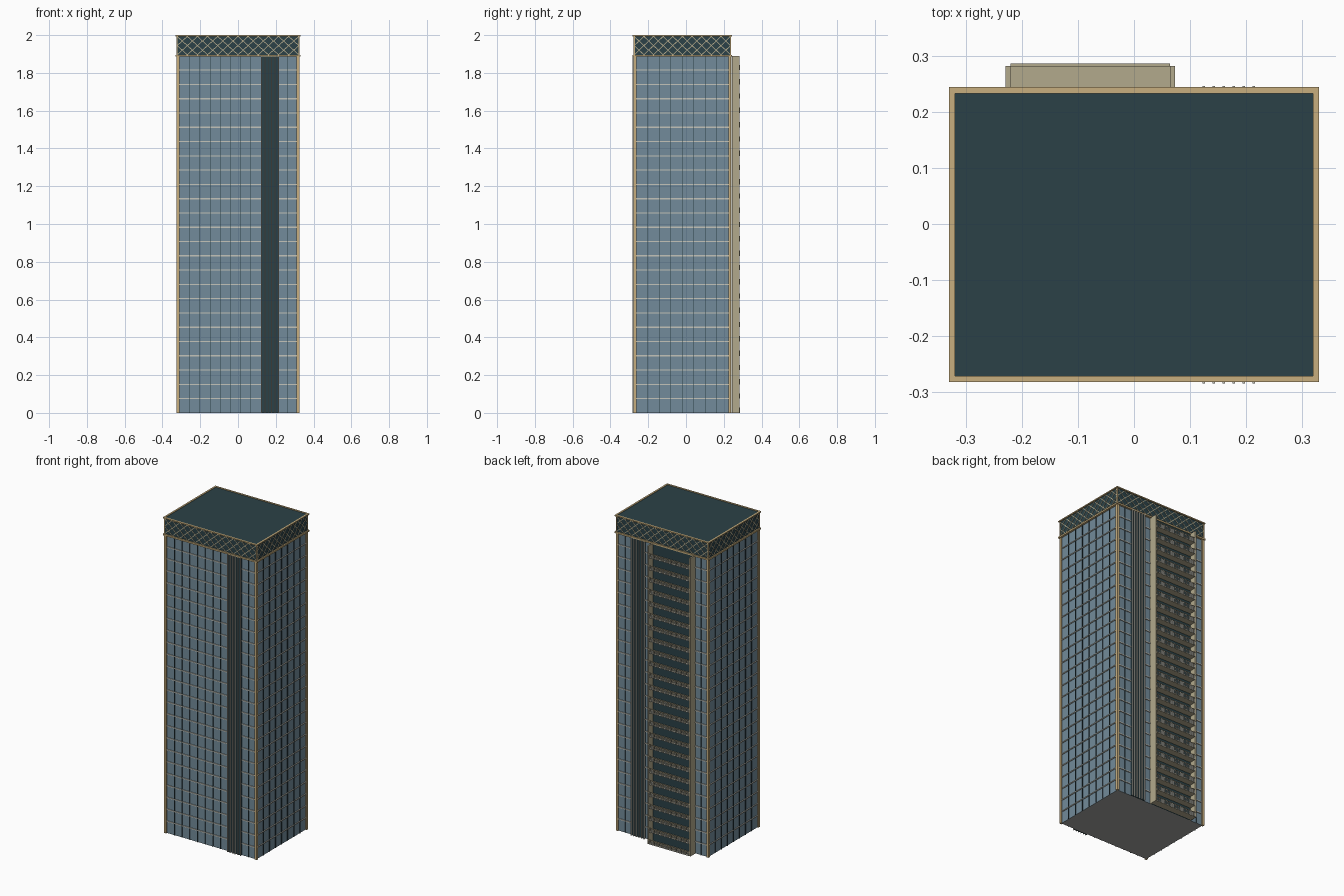
import bpy, bmesh, math
from mathutils import Matrix, Vector

if "Cube" in bpy.data.objects:
    bpy.data.objects.remove(bpy.data.objects["Cube"], do_unlink=True)


def material(name, r, g, b):
    m = bpy.data.materials.new(name)
    m.use_nodes = True
    m.diffuse_color = (r, g, b, 1)
    m.node_tree.nodes["Principled BSDF"].inputs["Base Color"].default_value = (r, g, b, 1)
    return m


GLASS = material("blue grey glass", 0.17, 0.26, 0.325)
DARK = material("dark teal", 0.024, 0.053, 0.063)
GOLD = material("gold trim", 0.58, 0.43, 0.21)
TAN = material("tan stone", 0.45, 0.40, 0.265)
PALE = material("pale metal", 0.56, 0.56, 0.50)
GREY = material("base grey", 0.36, 0.37, 0.355)

# Overall dimensions
HX, HY, CY = 0.325, 0.258, -0.019       # half width, half depth, depth centre
ROOF, TOP = 1.89, 2.0
FLOORS = 25
STEP = ROOF / FLOORS
POST = 0.015
FRONT, BACK = CY - HY, CY + HY
INSET = 0.008                           # glass set back from the posts


class Part:
    """Collects boxes and bars into a single object."""

    def __init__(self, name, mat):
        self.name, self.mat, self.bm = name, mat, bmesh.new()

    def box(self, x0, x1, y0, y1, z0, z1):
        size = Vector((x1 - x0, y1 - y0, z1 - z0))
        mid = Vector((x0 + x1, y0 + y1, z0 + z1)) / 2
        mat = Matrix.Translation(mid) @ Matrix.Diagonal((*size, 1))
        bmesh.ops.create_cube(self.bm, size=1, matrix=mat)

    def bar(self, a, b, width):
        d = b - a
        mat = (Matrix.Translation((a + b) / 2) @ d.to_track_quat('Z', 'Y').to_matrix().to_4x4()
               @ Matrix.Diagonal((width, width, d.length, 1)))
        bmesh.ops.create_cube(self.bm, size=1, matrix=mat)

    def ring(self, grow, width, z0, z1):
        x, y0, y1 = HX + grow, FRONT - grow, BACK + grow
        self.box(-x, x, y0, y0 + width, z0, z1)
        self.box(-x, x, y1 - width, y1, z0, z1)
        for a, b in ((-x, -x + width), (x - width, x)):
            self.box(a, b, y0 + width, y1 - width, z0, z1)

    def corners(self, size, z0, z1):
        for x in (-HX, HX - size):
            for y in (FRONT, BACK - size):
                self.box(x, x + size, y, y + size, z0, z1)

    def finish(self):
        mesh = bpy.data.meshes.new(self.name)
        self.bm.to_mesh(mesh)
        self.bm.free()
        mesh.materials.append(self.mat)
        obj = bpy.data.objects.new(self.name, mesh)
        bpy.context.collection.objects.link(obj)
        return obj


# Glass tower with a grey underside
body = Part("glass_body", GLASS)
body.box(-HX + INSET, HX - INSET, FRONT + INSET, BACK - INSET, 0, ROOF)
tower = body.finish()
tower.data.materials.append(GREY)
for face in tower.data.polygons:
    if face.normal.z < -0.5:
        face.material_index = 1

# Corner posts
posts = Part("corner_posts", GOLD)
posts.corners(POST, 0, ROOF)
posts.finish()

# Window grid: vertical mullions and floor bands
mullions = Part("window_mullions", DARK)
bands = Part("floor_bands", PALE)
W = 0.0013                              # half width of a mullion
H = 0.003                               # half height of a floor band


def front_back_grid(y0, y1, x0, x1, columns):
    for i in range(1, columns):
        x = x0 + (x1 - x0) * i / columns
        mullions.box(x - W, x + W, y0, y1, 0, ROOF)
    for k in range(1, FLOORS):
        bands.box(x0, x1, y0, y1, k * STEP - H, k * STEP + H)


FIN0, FIN1 = 0.122, 0.216
BAL0, BAL1 = -0.229, 0.073
EDGE = HX - POST
front_y = (FRONT + 0.003, FRONT + INSET)
back_y = (BACK - INSET, BACK - 0.003)
front_back_grid(*front_y, -EDGE, FIN0, 8)
front_back_grid(*front_y, FIN1, EDGE, 2)
front_back_grid(*back_y, -EDGE, BAL0, 2)
front_back_grid(*back_y, BAL1, FIN0, 1)
front_back_grid(*back_y, FIN1, EDGE, 2)

for x0, x1 in ((-HX + 0.003, -HX + INSET), (HX - INSET, HX - 0.003)):
    y0, y1 = FRONT + POST, BACK - POST
    for i in range(1, 8):
        y = y0 + (y1 - y0) * i / 8
        mullions.box(x0, x1, y - W, y + W, 0, ROOF)
    for k in range(1, FLOORS):
        bands.box(x0, x1, y0, y1, k * STEP - H, k * STEP + H)
mullions.finish()
bands.finish()

# Dark vertical strips with projecting fins, front and back
strip = Part("fin_strips", DARK)
strip.box(FIN0, FIN1, FRONT + 0.001, FRONT + INSET, 0, ROOF)
strip.box(FIN0, FIN1, BACK - INSET, BACK - 0.001, 0, ROOF)
strip.finish()
fins = Part("vertical_fins", PALE)
FIN_W = 0.0045
for i in range(6):
    x = FIN0 + (FIN1 - FIN0 - FIN_W) * i / 5
    fins.box(x, x + FIN_W, FRONT - 0.007, FRONT + 0.002, 0, ROOF)
    fins.box(x, x + FIN_W, BACK - 0.002, BACK + 0.007, 0, ROOF)
fins.finish()

# Balcony stack on the back
WALL = 0.009
OUT = 0.282
IN0, IN1 = BAL0 + WALL, BAL1 - WALL
recess = Part("balcony_back_wall", DARK)
recess.box(IN0, IN1, BACK - INSET, BACK, 0, ROOF)
recess.finish()
walls = Part("balcony_side_walls", TAN)
for x in (BAL0, IN1):
    walls.box(x, x + WALL, BACK - INSET, OUT, 0, ROOF)
walls.finish()
slabs = Part("balcony_slabs", TAN)
handrails = Part("balcony_handrails", TAN)
balusters = Part("balcony_balusters", PALE)
RAIL = 0.028
COUNT = 24
PITCH = (IN1 - IN0) / COUNT
for k in range(FLOORS):
    z = k * STEP
    slabs.box(IN0, IN1, BACK, OUT - 0.001, z, z + 0.006)
    handrails.box(IN0, IN1, OUT - 0.001, OUT + 0.004, z + RAIL - 0.004, z + RAIL)
    for i in range(COUNT):
        x = IN0 + (i + 0.25) * PITCH
        balusters.box(x, x + PITCH * 0.5, OUT - 0.001, OUT + 0.003, z, z + RAIL - 0.004)
slabs.finish()
handrails.finish()
balusters.finish()

# Crown: dark box, gold rims and corners, and a diagonal lattice
crown = Part("crown_walls", DARK)
crown.box(-HX + 0.003, HX - 0.003, FRONT + 0.003, BACK - 0.003, ROOF, TOP - 0.003)
crown.finish()
rims = Part("crown_rims", GOLD)
rims.ring(0.005, 0.014, ROOF - 0.004, ROOF + 0.006)
rims.ring(0.005, 0.011, TOP - 0.007, TOP)
rims.corners(0.006, ROOF + 0.006, TOP - 0.007)
rims.finish()

lattice = Part("crown_lattice", TAN)
Z0, Z1 = ROOF + 0.006, TOP - 0.007
ROWS = 2
IN = 0.003                              # lattice set back from the corner line


def lattice_side(start, end, columns):
    for c in range(columns):
        a = start.lerp(end, c / columns)
        b = start.lerp(end, (c + 1) / columns)
        for r in range(ROWS):
            low = Vector((0, 0, Z0 + (Z1 - Z0) * r / ROWS))
            high = Vector((0, 0, Z0 + (Z1 - Z0) * (r + 1) / ROWS))
            lattice.bar(a + low, b + high, 0.004)
            lattice.bar(a + high, b + low, 0.004)


X, Y0, Y1 = HX - IN, FRONT + IN, BACK - IN
corners = [Vector(p) for p in ((-X, Y0, 0), (X, Y0, 0), (X, Y1, 0), (-X, Y1, 0))]
for i in range(4):
    lattice_side(corners[i], corners[(i + 1) % 4], 12 if i % 2 == 0 else 10)
lattice.finish()
